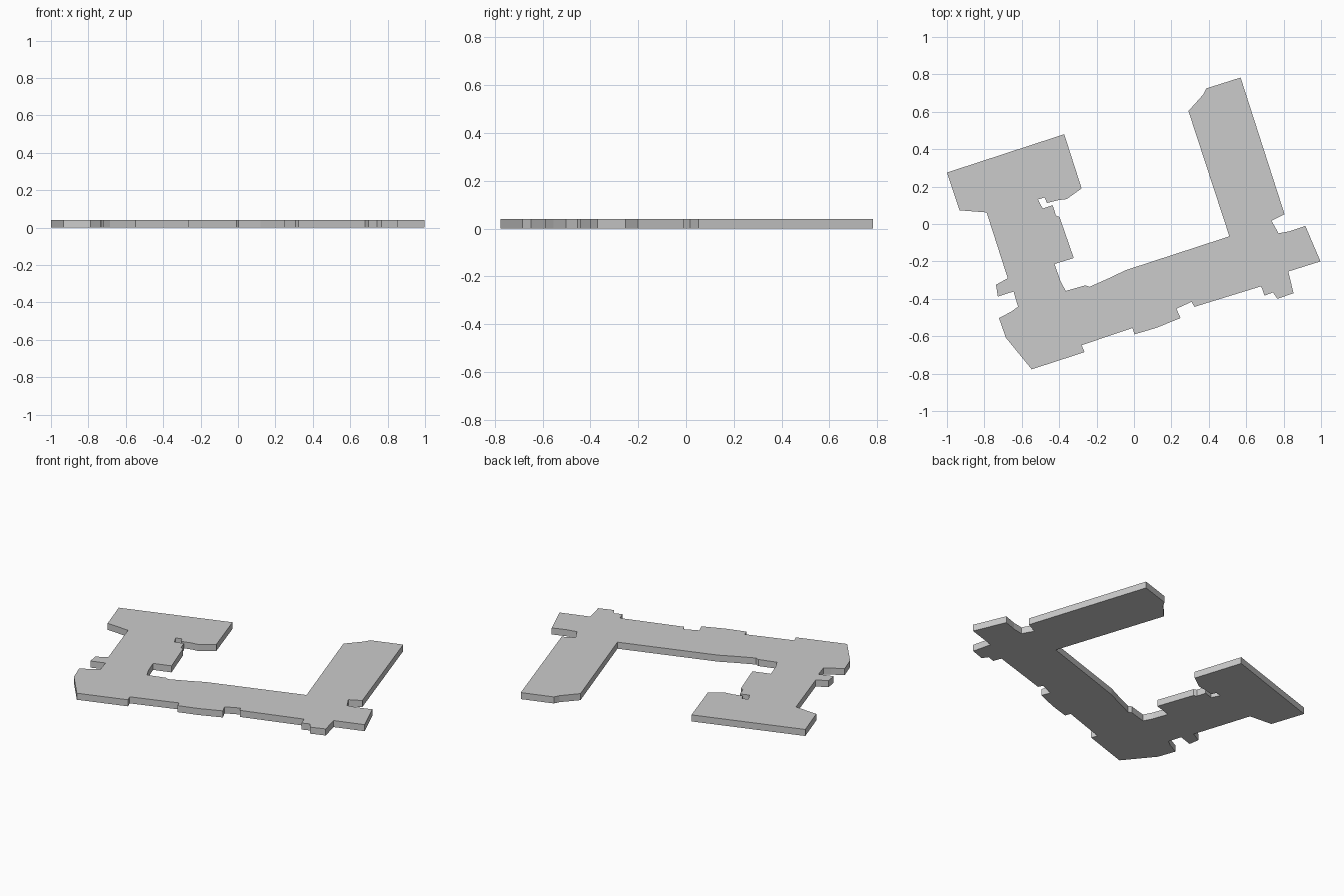
import bpy, bmesh

HEIGHT = 0.04

# Footprint of the slab, traced wing by wing (clockwise seen from above)
west_wing_inner = [(-1.0, .275), (-.373, .48), (-.28, .19), (-.36, .133), (-.403, .128),
                   (-.465, .112), (-.478, .142), (-.514, .131), (-.488, .083), (-.435, .1),
                   (-.417, .045), (-.398, .037), (-.322, -.182), (-.425, -.214),
                   (-.393, -.305), (-.365, -.358)]
court_edge = [(-.26, -.328), (-.238, -.336), (-.13, -.288), (-.045, -.247), (.51, -.066)]
east_wing = [(.291, .604), (.37, .692), (.387, .725), (.57, .783), (.805, .052), (.735, .017),
             (.773, -.05), (.835, -.038), (.916, -.01), (.997, -.2), (.825, -.254),
             (.853, -.37), (.767, -.4), (.743, -.366), (.698, -.383), (.68, -.333)]
south_edge = [(.323, -.443), (.308, -.416), (.227, -.453), (.249, -.503), (.12, -.555),
              (.003, -.59), (-.008, -.556), (-.28, -.648), (-.264, -.685)]
west_wing_outer = [(-.547, -.777), (-.685, -.608), (-.722, -.503), (-.655, -.468),
                   (-.62, -.442), (-.644, -.361), (-.728, -.388), (-.738, -.325),
                   (-.675, -.29), (-.788, .062), (-.933, .073)]
outline = west_wing_inner + court_edge + east_wing + south_edge + west_wing_outer

# Extrude the footprint into a flat-topped slab
bm = bmesh.new()
base = bm.faces.new([bm.verts.new((x, y, 0)) for x, y in outline])
result = bmesh.ops.extrude_face_region(bm, geom=[base], use_keep_orig=True)
top = [v for v in result["geom"] if isinstance(v, bmesh.types.BMVert)]
bmesh.ops.translate(bm, verts=top, vec=(0, 0, HEIGHT))
bmesh.ops.recalc_face_normals(bm, faces=bm.faces[:])

mesh = bpy.data.meshes.new("building_slab")
bm.to_mesh(mesh)
bm.free()
slab = bpy.data.objects.new("building_slab", mesh)
bpy.context.collection.objects.link(slab)
